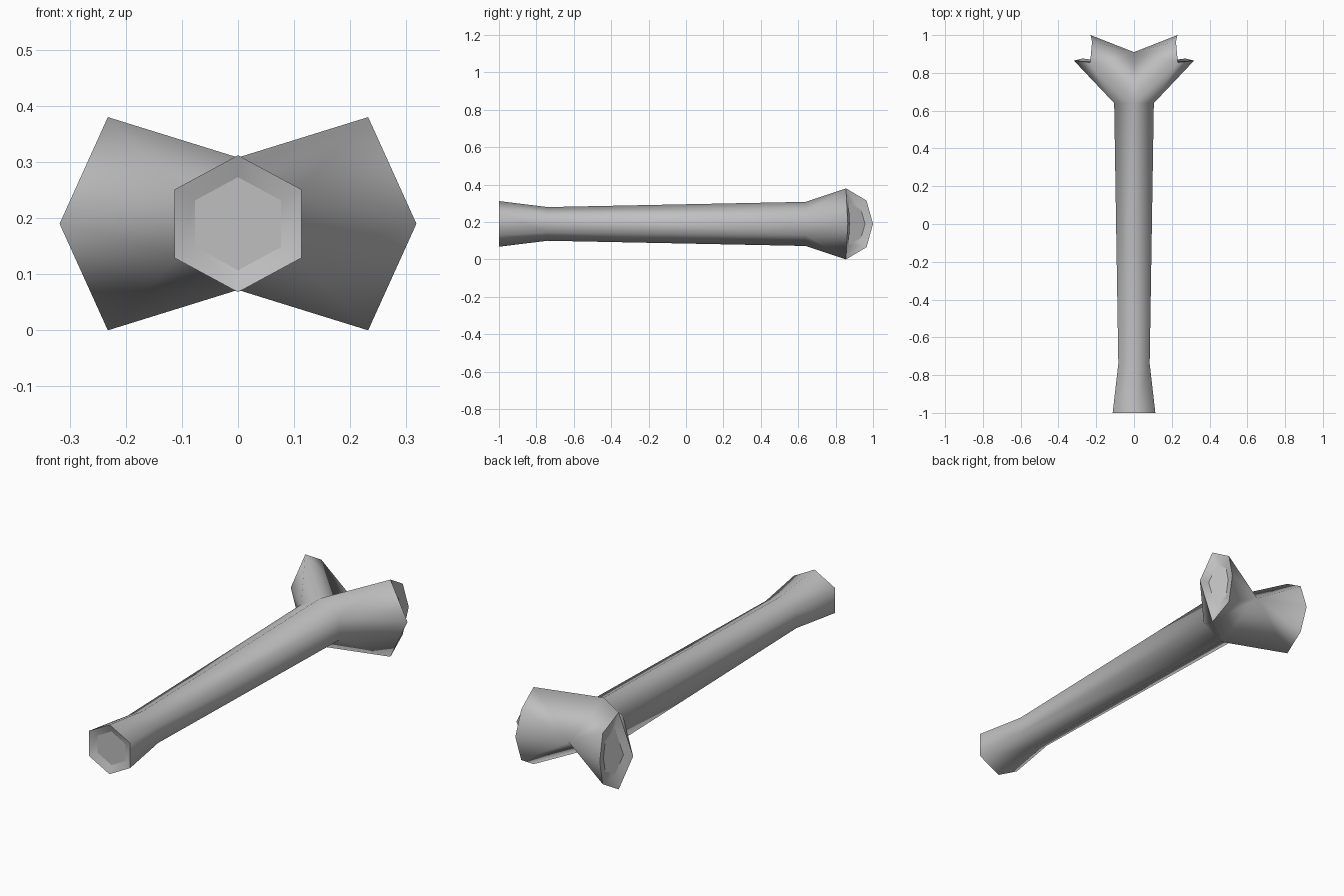
import bpy, bmesh
from mathutils import Vector

cube = bpy.data.objects.get("Cube")
if cube:
    bpy.data.objects.remove(cube, do_unlink=True)

MID = 0.19  # height of the bone's axis

grey = bpy.data.materials.new("bone grey")
grey.use_nodes = True
colour = (0.52, 0.52, 0.52, 1)
grey.diffuse_color = colour
grey.node_tree.nodes["Principled BSDF"].inputs["Base Color"].default_value = colour

bm = bmesh.new()


def point(x, y, z):
    return bm.verts.new((x, y, MID + z))


def shaft_ring(y, width, height):
    """Six-sided ring with a corner at top and bottom."""
    half = height / 2
    return [point(0, y, height), point(width, y, half), point(width, y, -half),
            point(0, y, -height), point(-width, y, -half), point(-width, y, half)]


def bridge(a, b):
    for i in range(len(a)):
        j = (i + 1) % len(a)
        bm.faces.new((a[i], a[j], b[j], b[i]))


def dished_cap(rim, scale, push):
    """Close a rim with a sloping border and a shallow sunken floor."""
    centre = sum((v.co for v in rim), Vector()) / len(rim)
    floor = [bm.verts.new(centre + (v.co - centre) * scale + Vector(push)) for v in rim]
    bridge(rim, floor)
    bm.faces.new(floor)
    loops.extend((rim, floor))


loops = []  # rings whose edges stay crisp

# Shaft: flared open end, narrow neck, slow taper to the fork
end = shaft_ring(-1, 0.113, 0.122)
neck = shaft_ring(-0.74, 0.083, 0.09)
fork = shaft_ring(0.64, 0.105, 0.118)
bridge(end, neck)
bridge(neck, fork)
dished_cap(end, 0.68, (0, 0.015, 0))

# Fork: two knuckles sharing the crotch point
crotch = point(0, 0.91, 0)
top, bottom = fork[0], fork[3]
for side, upper, lower in ((1, fork[1], fork[2]), (-1, fork[5], fork[4])):
    outer = point(side * 0.318, 0.865, 0)
    inner = point(side * 0.23, 1.0, 0)
    crest, base = [point(side * 0.232, 0.855, s * 0.19) for s in (1, -1)]
    back_up, back_low = [point(side * 0.222, 0.965, s * 0.125) for s in (1, -1)]
    for ridge, shoulder, rim_top, rim_back in ((top, upper, crest, back_up),
                                               (bottom, lower, base, back_low)):
        bm.faces.new((ridge, shoulder, rim_top))
        bm.faces.new((shoulder, outer, rim_top))
        bm.faces.new((ridge, rim_top, crotch))
        bm.faces.new((rim_top, rim_back, crotch))
        bm.faces.new((rim_back, inner, crotch))
    bm.faces.new((upper, lower, outer))
    dished_cap([outer, crest, back_up, inner, back_low, base], 0.6,
               (-side * 0.015, -0.01, 0))

bmesh.ops.recalc_face_normals(bm, faces=bm.faces[:])
for face in bm.faces:
    face.smooth = True
for ring in loops:
    for i, v in enumerate(ring):
        bm.edges.get((v, ring[(i + 1) % len(ring)])).smooth = False

mesh = bpy.data.meshes.new("bone")
bm.to_mesh(mesh)
bm.free()
mesh.materials.append(grey)
bone = bpy.data.objects.new("bone", mesh)
bpy.context.collection.objects.link(bone)
